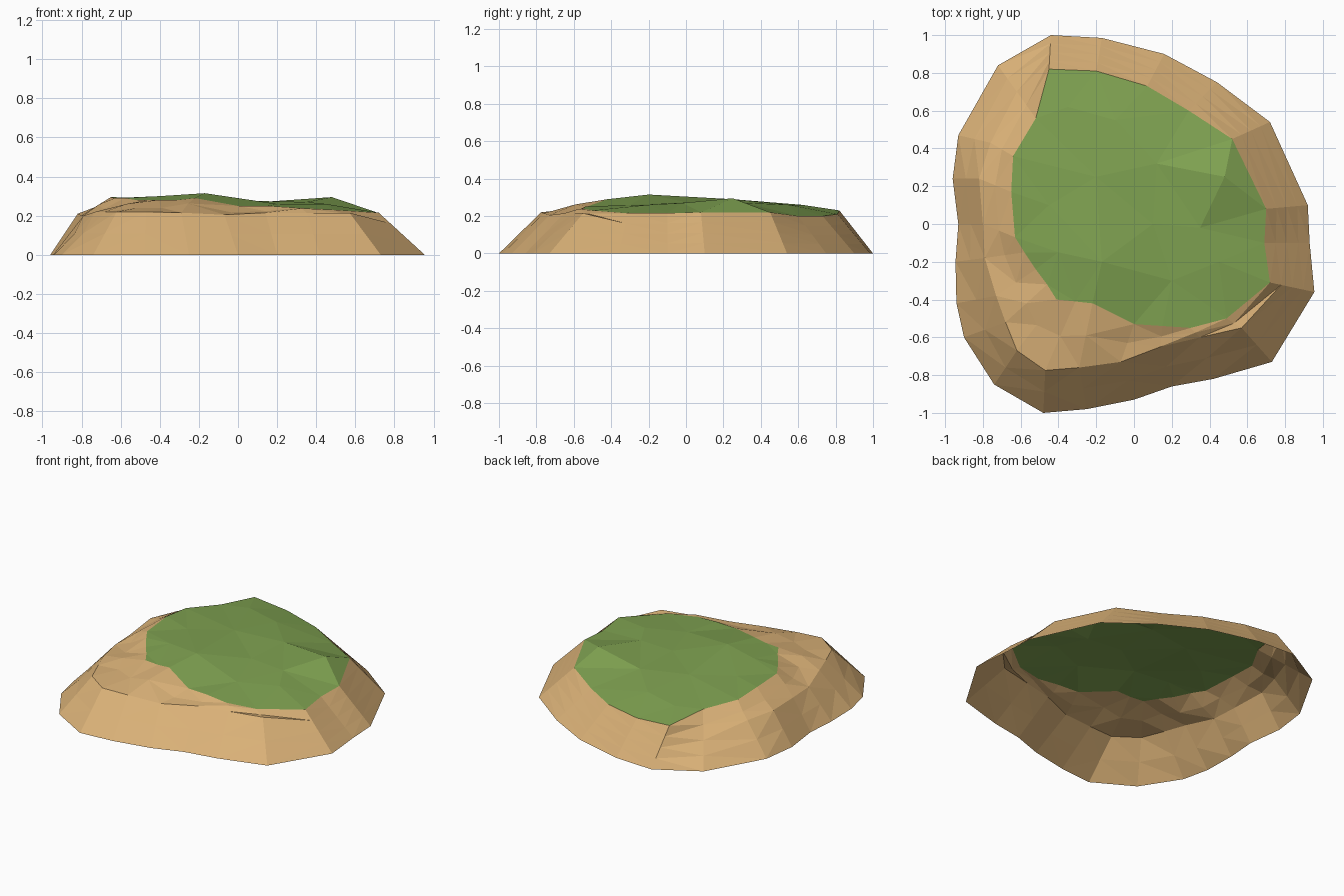
import bpy
import bmesh
from mathutils import Vector
from mathutils.geometry import delaunay_2d_cdt

UNIT = 0.01  # outlines below are given in hundredths

if "Cube" in bpy.data.objects:
    bpy.data.objects.remove(bpy.data.objects["Cube"], do_unlink=True)


def flat_material(name, colour):
    material = bpy.data.materials.new(name)
    material.use_nodes = True
    material.diffuse_color = colour
    shader = next(n for n in material.node_tree.nodes if n.type == "BSDF_PRINCIPLED")
    shader.inputs["Base Color"].default_value = colour
    shader.inputs["Roughness"].default_value = 0.9
    return material


def build_object(name, points, faces, material):
    """Turn points and faces into a flat shaded object with upward normals."""
    mesh = bpy.data.meshes.new(name)
    mesh.from_pydata([tuple(p * UNIT) for p in points], [], faces)
    bm = bmesh.new()
    bm.from_mesh(mesh)
    bmesh.ops.triangulate(bm, faces=bm.faces[:])
    for face in bm.faces:
        face.normal_update()
        if face.normal.z < 0:
            face.normal_flip()
    bm.to_mesh(mesh)
    bm.free()
    mesh.materials.append(material)
    obj = bpy.data.objects.new(name, mesh)
    bpy.context.collection.objects.link(obj)
    return obj


def bridge_rings(rings):
    """Join closed rings of equal length with quads."""
    count = len(rings[0])
    points = [p for ring in rings for p in ring]
    faces = []
    for level in range(len(rings) - 1):
        low, high = level * count, (level + 1) * count
        for i in range(count):
            j = (i + 1) % count
            faces.append((low + i, low + j, high + j, high + i))
    return points, faces


# Shoreline on the ground, counterclockwise from the +x side
shore = [Vector((x, y, 0)) for x, y in (
    (92, 10), (72, 54), (44, 75), (16, 90), (-17, 98.5), (-44, 100),
    (-72, 84), (-93, 47), (-96, 24), (-93, 0), (-94.5, -20), (-94, -42),
    (-90, -60), (-74, -85), (-48, -100), (-25, -98), (0, -93), (20, -86),
    (42, -82), (73, -73), (95.5, -36), (93, -10))]

# Edge of the grass, one point for each shoreline point
grass_edge = [Vector(p) for p in (
    (70, 8, 22), (52, 45, 22), (29, 60, 20), (7, 73, 20), (-20, 81, 21),
    (-45, 82, 23), (-52, 56, 26), (-64, 36, 28), (-65, 17, 29.5),
    (-63, -7, 29), (-58, -15, 29), (-52, -24, 28), (-46, -32, 28),
    (-41, -40, 28), (-31, -41, 28), (-22, -42, 29), (0, -53, 25),
    (15, -54, 25), (30, -55, 24), (49, -50, 23), (72, -31, 21.5),
    (69, -10, 21.5))]

# Top of the sand bank: a straight slope, except for the shelf at front and -x side
bank_top = [a.lerp(b, 0.5) for a, b in zip(shore, grass_edge)]
shelf_start = 7
shelf = (
    (-76, 43, 20), (-82, 24, 21), (-80, 0, 20), (-79, -18, 20),
    (-73, -38, 22), (-68, -52, 22), (-62, -67, 22), (-47, -77.5, 22),
    (-29, -76, 21.5), (-7, -73, 20.5), (14, -65, 21.5), (35, -60, 21.5),
    (57, -55, 21.5))
for offset, point in enumerate(shelf):
    bank_top[shelf_start + offset] = Vector(point)

# Gentle dips and bumps between bank and grass
shelf_middle = [a.lerp(b, 0.5) for a, b in zip(bank_top, grass_edge)]
for i in range(shelf_start, shelf_start + len(shelf)):
    shelf_middle[i].z += 1 if i % 3 == 0 else -1
bank_middle = [a.lerp(b, 0.5) for a, b in zip(shore, bank_top)]

sand = flat_material("sand", (0.70, 0.44, 0.185, 1))
grass = flat_material("grass", (0.215, 0.365, 0.083, 1))

# Sand bank, open underneath
points, faces = bridge_rings([shore, bank_middle, bank_top, shelf_middle, grass_edge])
build_object("sand_bank", points, faces, sand)

# Grass top: low hills inside the grass edge
hills = [Vector(p) for p in (
    (-17, -20, 31.5), (48, 25, 29.5), (10, 0, 27.5), (45, -20, 26),
    (20, -30, 26), (12, 32, 27), (-20, 25, 29), (-45, 10, 29),
    (-10, 55, 26), (-35, 62, 26), (35, -2, 27), (-40, -15, 30))]
top = grass_edge + hills
count = len(grass_edge)
border = [(i, (i + 1) % count) for i in range(count)]
result = delaunay_2d_cdt([p.xy for p in top], border, [], 1, 0.0001)
heights = [top[source[0]].z for source in result[3]]
top_points = [Vector((p.x, p.y, z)) for p, z in zip(result[0], heights)]
build_object("grass_top", top_points, result[2], grass)
